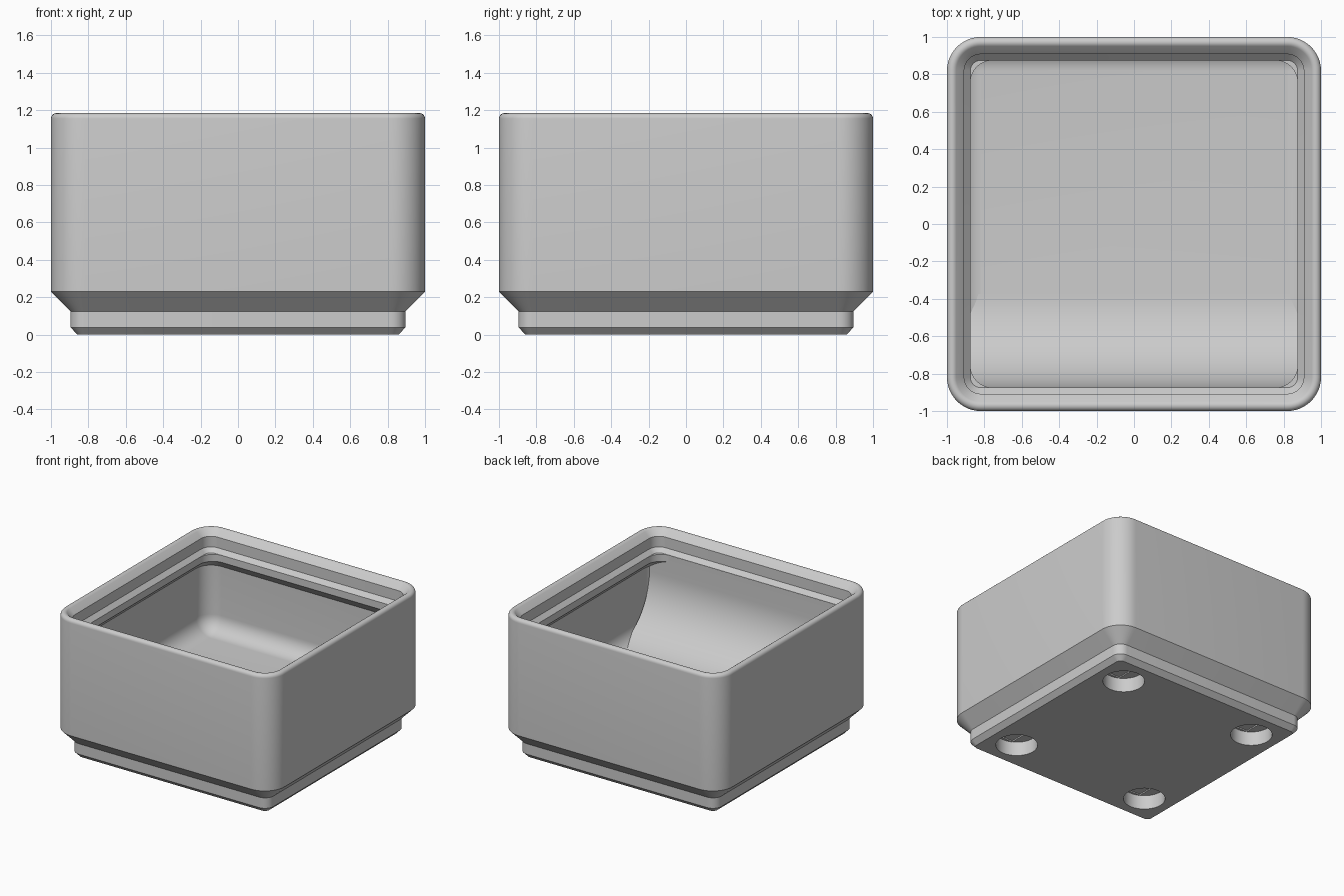
import bpy, bmesh, math

cube = bpy.data.objects.get("Cube")
if cube:
    bpy.data.objects.remove(cube, do_unlink=True)

CORNER = 0.819          # centre of the corner arcs
WALL, FLOOR = 0.954, 0.337
FILLET = WALL - CORNER
SEGS = 12

grey = bpy.data.materials.new("light_grey")
grey.use_nodes = True
grey.diffuse_color = (0.6, 0.6, 0.6, 1)
grey.node_tree.nodes["Principled BSDF"].inputs["Base Color"].default_value = (0.6, 0.6, 0.6, 1)


def make_object(name, bm):
    bmesh.ops.recalc_face_normals(bm, faces=bm.faces)
    mesh = bpy.data.meshes.new(name)
    bm.to_mesh(mesh)
    bm.free()
    obj = bpy.data.objects.new(name, mesh)
    obj.data.materials.append(grey)
    bpy.context.collection.objects.link(obj)
    return obj


def smooth(obj):
    bpy.ops.object.select_all(action="DESELECT")
    obj.select_set(True)
    bpy.context.view_layer.objects.active = obj
    bpy.ops.object.shade_smooth_by_angle(angle=math.radians(30))


def ring(bm, half, z, radius=None):
    """Rounded square loop; concentric corners unless a radius is given."""
    r = half - CORNER if radius is None else radius
    c = half - r
    verts = []
    for k, (sx, sy) in enumerate([(1, 1), (-1, 1), (-1, -1), (1, -1)]):
        for i in range(SEGS + 1):
            a = (k + i / SEGS) * math.pi / 2
            verts.append(bm.verts.new((sx * c + r * math.cos(a), sy * c + r * math.sin(a), z)))
    return verts


# Bin body: foot, outer wall, rounded lip, inner wall and floor in one skin
profile = [(0.858, 0), (0.896, 0.039), (0.896, 0.125), (1.0, 0.23)]
for i in range(9):                                   # rounded rim
    a = math.radians(i * 135 / 8)
    profile.append((0.971 + 0.029 * math.cos(a), 1.155 + 0.029 * math.sin(a)))
profile += [(0.908, 1.133), (0.908, 1.046), (0.875, 1.012)]
profile += [(0.875, 1.012, 0.12), (0.875, 0.954, 0.12), (WALL, 0.875)]
for i in range(11):                                  # floor fillet
    a = i / 10 * math.radians(89)
    profile.append((CORNER + FILLET * math.cos(a), FLOOR + FILLET * (1 - math.sin(a))))

bm = bmesh.new()
rings = [ring(bm, *p) for p in profile]
for low, high in zip(rings, rings[1:]):
    for i in range(len(low)):
        j = (i + 1) % len(low)
        bm.faces.new((low[i], low[j], high[j], high[i]))
bm.faces.new(rings[0])
bm.faces.new(rings[-1])
body = make_object("bin_body", bm)


# Magnet pockets with a shallow bridging slot in each ceiling
def cut(obj, cutter):
    mod = obj.modifiers.new(cutter.name, "BOOLEAN")
    mod.operation, mod.solver, mod.object = "DIFFERENCE", "EXACT", cutter
    bpy.context.view_layer.objects.active = obj
    bpy.ops.object.modifier_apply(modifier=mod.name)
    bpy.data.objects.remove(cutter, do_unlink=True)


for sx in (-1, 1):
    for sy in (-1, 1):
        spot = (sx * 0.627, sy * 0.627)
        bpy.ops.mesh.primitive_cylinder_add(vertices=48, radius=0.157, depth=0.232, location=(*spot, 0))
        cut(body, bpy.context.object)
        bpy.ops.mesh.primitive_cube_add(size=1, location=(*spot, 0.115))
        slot = bpy.context.object
        slot.scale = (0.145, 0.276, 0.022)
        cut(body, slot)
smooth(body)

# Curved scoop along the inside of the front wall
R, FACE = 0.5, -0.874
bm = bmesh.new()
side = [(-0.9, FLOOR - 0.05), (-0.9, 1.011), (FACE, 1.011)]
for i in range(25):
    a = i / 24 * math.pi / 2
    side.append((FACE + R * (1 - math.cos(a)), FLOOR + 0.001 + R * (1 - math.sin(a))))
side.append((FACE + R, FLOOR - 0.05))
face = bm.faces.new([bm.verts.new((-0.945, y, z)) for y, z in side])
new = bmesh.ops.extrude_face_region(bm, geom=[face])["geom"]
bmesh.ops.translate(bm, vec=(1.89, 0, 0), verts=[v for v in new if isinstance(v, bmesh.types.BMVert)])
smooth(make_object("front_scoop", bm))
